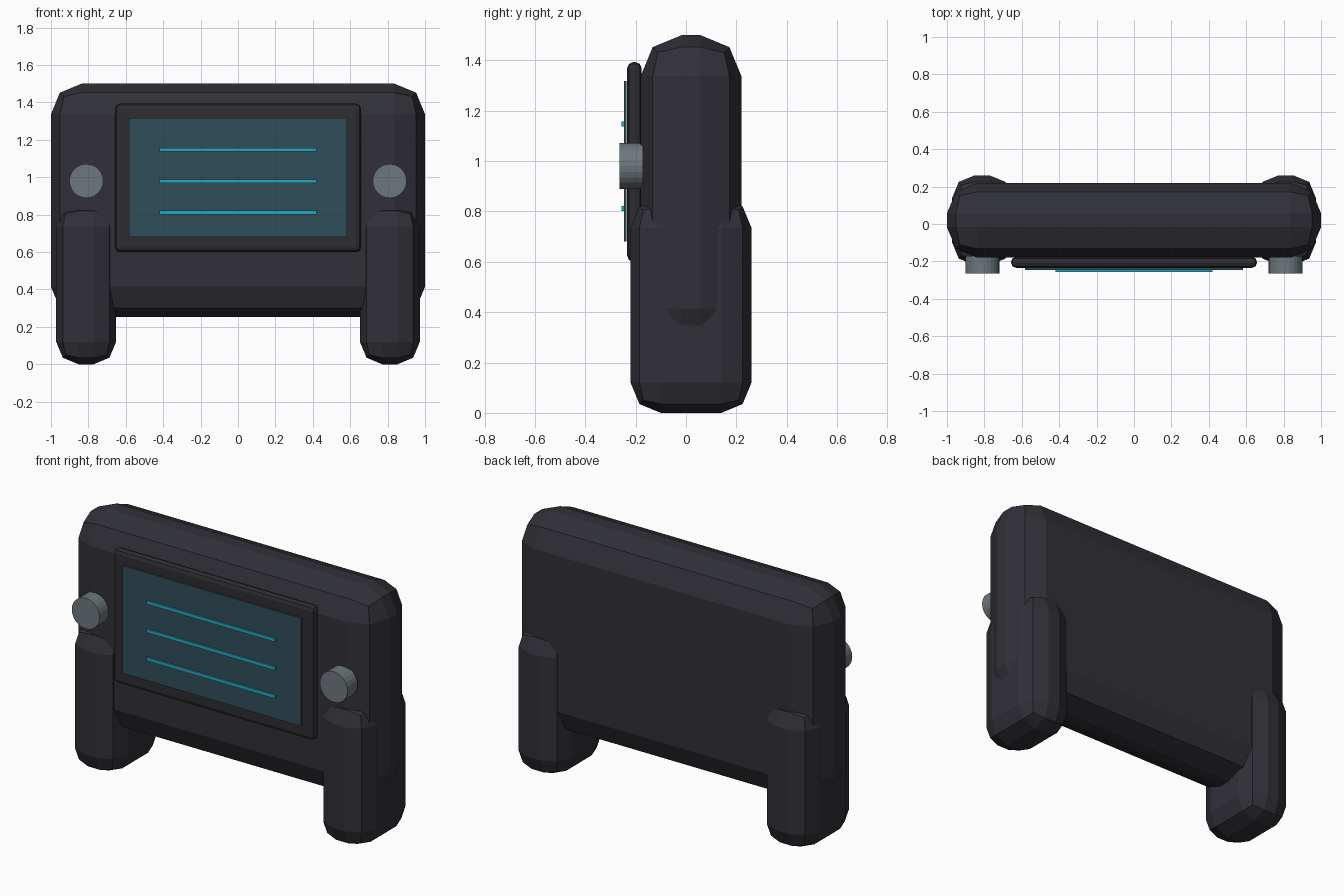
import bpy, bmesh, math
from mathutils import Matrix

if "Cube" in bpy.data.objects:
    bpy.data.objects.remove(bpy.data.objects["Cube"])


def material(name, rgb):
    m = bpy.data.materials.new(name)
    m.diffuse_color = (*rgb, 1.0)
    m.use_nodes = True
    m.node_tree.nodes["Principled BSDF"].inputs["Base Color"].default_value = m.diffuse_color
    return m


CHARCOAL = material("charcoal_shell", (0.030, 0.030, 0.039))
BLACK = material("bezel_black", (0.026, 0.026, 0.031))
GREY = material("knob_grey", (0.157, 0.185, 0.200))
TEAL = material("screen_teal", (0.030, 0.075, 0.100))
CYAN = material("line_cyan", (0.021, 0.39, 0.53))


def finish(bm, name, mat):
    bmesh.ops.recalc_face_normals(bm, faces=bm.faces)
    me = bpy.data.meshes.new(name)
    bm.to_mesh(me)
    bm.free()
    me.materials.append(mat)
    ob = bpy.data.objects.new(name, me)
    bpy.context.collection.objects.link(ob)
    return ob


def box(name, xs, ys, zs, mat, bevel=0.0):
    """Box between the given limits, with optional two-step rounded edges."""
    bm = bmesh.new()
    centre = [(a + b) / 2 for a, b in (xs, ys, zs)]
    size = [b - a for a, b in (xs, ys, zs)]
    bmesh.ops.create_cube(bm, size=1, matrix=Matrix.Translation(centre) @ Matrix.Diagonal((*size, 1)))
    ob = finish(bm, name, mat)
    if bevel:
        mod = ob.modifiers.new("rounded_edges", 'BEVEL')
        mod.width = bevel
        mod.segments = 2
        mod.limit_method = 'NONE'
    return ob


def knob(name, x):
    """Short cylinder facing forward."""
    bm = bmesh.new()
    m = Matrix.Translation((x, -0.2175, 0.98)) @ Matrix.Rotation(math.pi / 2, 4, 'X')
    bmesh.ops.create_cone(bm, cap_ends=True, segments=24, radius1=0.091,
                          radius2=0.091, depth=0.095, matrix=m)
    return finish(bm, name, GREY)


# Main shell
box("body", (-1, 1), (-0.18, 0.22), (0.252, 1.5), CHARCOAL, 0.163)

# Grips and thumb knobs on both sides
for side, s in (("left", -1), ("right", 1)):
    xs = sorted((s * 0.652, s * 0.972))
    box(side + "_grip", xs, (-0.22, 0.26), (0.0, 0.855), CHARCOAL, 0.12)
    knob(side + "_knob", s * 0.811)

# Display: frame, glass plate and three raised lines
box("bezel", (-0.657, 0.657), (-0.234, -0.176), (0.6, 1.393), BLACK, 0.025)
box("screen", (-0.583, 0.583), (-0.246, -0.2365), (0.68, 1.317), TEAL)
for i, z in enumerate((0.812, 0.979, 1.147)):
    box("screen_line_%d" % (i + 1), (-0.42, 0.42), (-0.2555, -0.246), (z - 0.01, z + 0.01), CYAN)
